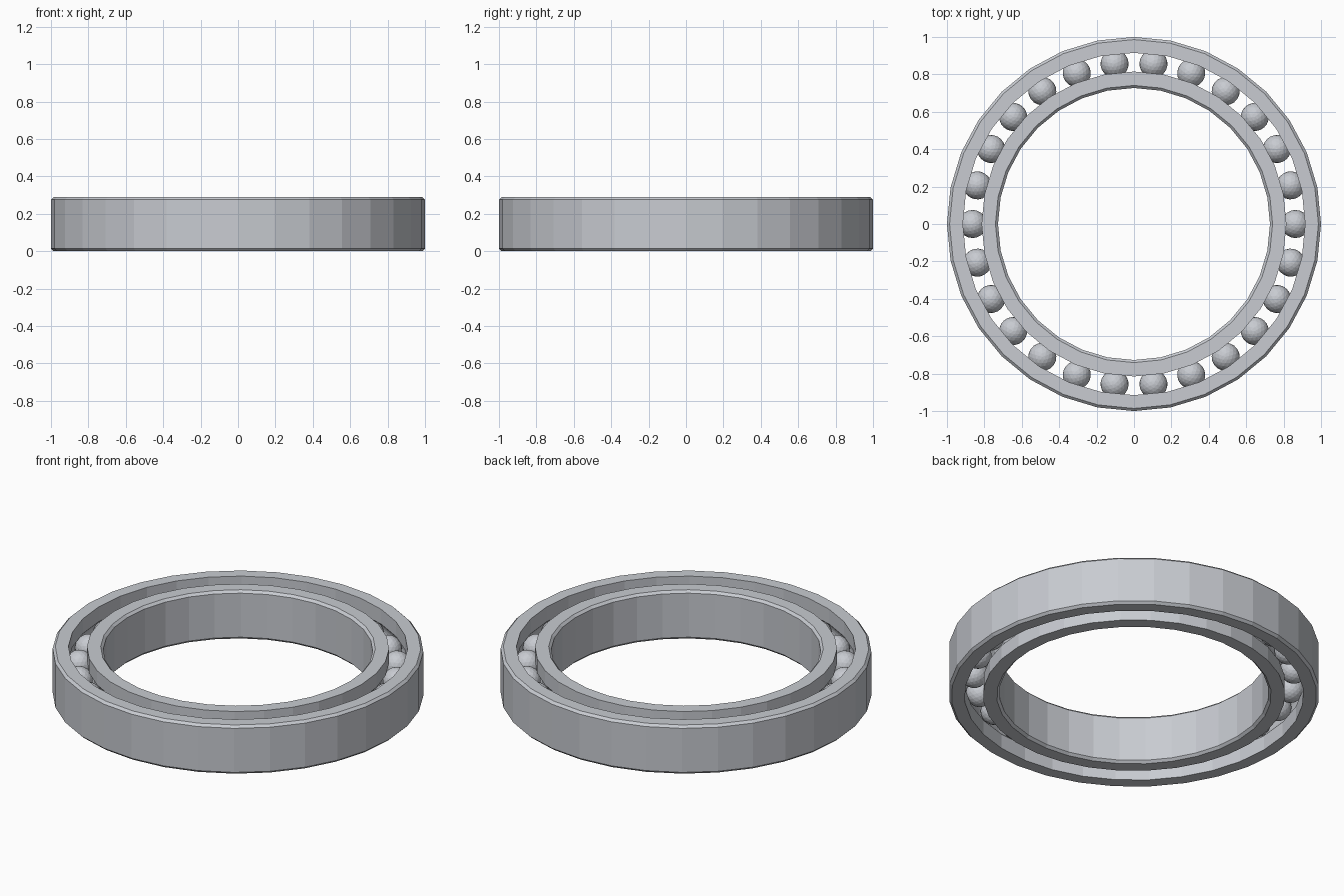
import bpy, bmesh
from math import sin, cos, pi, asin

cube = bpy.data.objects.get("Cube")
if cube:
    bpy.data.objects.remove(cube)

HEIGHT, BEVEL = 0.29, 0.014
SEGMENTS, BALLS = 32, 26
PITCH, BALL_R, GROOVE_R = 0.863, 0.075, 0.077
MID = HEIGHT / 2


def make_material(name, rgb):
    mat = bpy.data.materials.new(name)
    mat.use_nodes = True
    mat.diffuse_color = (*rgb, 1)
    mat.node_tree.nodes["Principled BSDF"].inputs["Base Color"].default_value = (*rgb, 1)
    return mat


steel = make_material("brushed steel", (0.58, 0.60, 0.64))


def add_object(name, bm):
    bmesh.ops.recalc_face_normals(bm, faces=bm.faces)
    mesh = bpy.data.meshes.new(name)
    bm.to_mesh(mesh)
    bm.free()
    mesh.materials.append(steel)
    obj = bpy.data.objects.new(name, mesh)
    bpy.context.collection.objects.link(obj)
    return obj


def race_ring(name, wall, track):
    """Ring with a chamfered plain wall and a rounded ball groove in its track side."""
    side = 1 if wall > track else -1
    rim = wall - side * BEVEL
    profile = [(track, 0), (rim, 0), (wall, BEVEL),
               (wall, HEIGHT - BEVEL), (rim, HEIGHT), (track, HEIGHT)]
    # Arc of the groove, from its upper lip to its lower lip
    lip = pi / 2 - asin(abs(track - PITCH) / GROOVE_R)
    steps = 8
    for i in range(steps + 1):
        a = lip * (1 - 2 * i / steps)
        profile.append((PITCH + side * GROOVE_R * cos(a), MID + GROOVE_R * sin(a)))

    # Sweep the profile around the axis
    bm = bmesh.new()
    loops = []
    for s in range(SEGMENTS):
        t = 2 * pi * s / SEGMENTS
        loops.append([bm.verts.new((r * cos(t), r * sin(t), z)) for r, z in profile])
    n = len(profile)
    for s in range(SEGMENTS):
        a, b = loops[s], loops[(s + 1) % SEGMENTS]
        for i in range(n):
            j = (i + 1) % n
            bm.faces.new((a[i], b[i], b[j], a[j]))
    return add_object(name, bm)


# Rings
race_ring("outer_ring", 1.0, 0.915)
race_ring("inner_ring", 0.727, 0.815)

# Balls, sharing one mesh
bm = bmesh.new()
bmesh.ops.create_icosphere(bm, subdivisions=3, radius=BALL_R)
first = add_object("ball_01", bm)
for k in range(BALLS):
    ball = first
    if k:
        ball = bpy.data.objects.new(f"ball_{k + 1:02d}", first.data)
        bpy.context.collection.objects.link(ball)
    t = 2 * pi * k / BALLS
    ball.location = (PITCH * cos(t), PITCH * sin(t), MID)
    ball.rotation_euler.z = t
